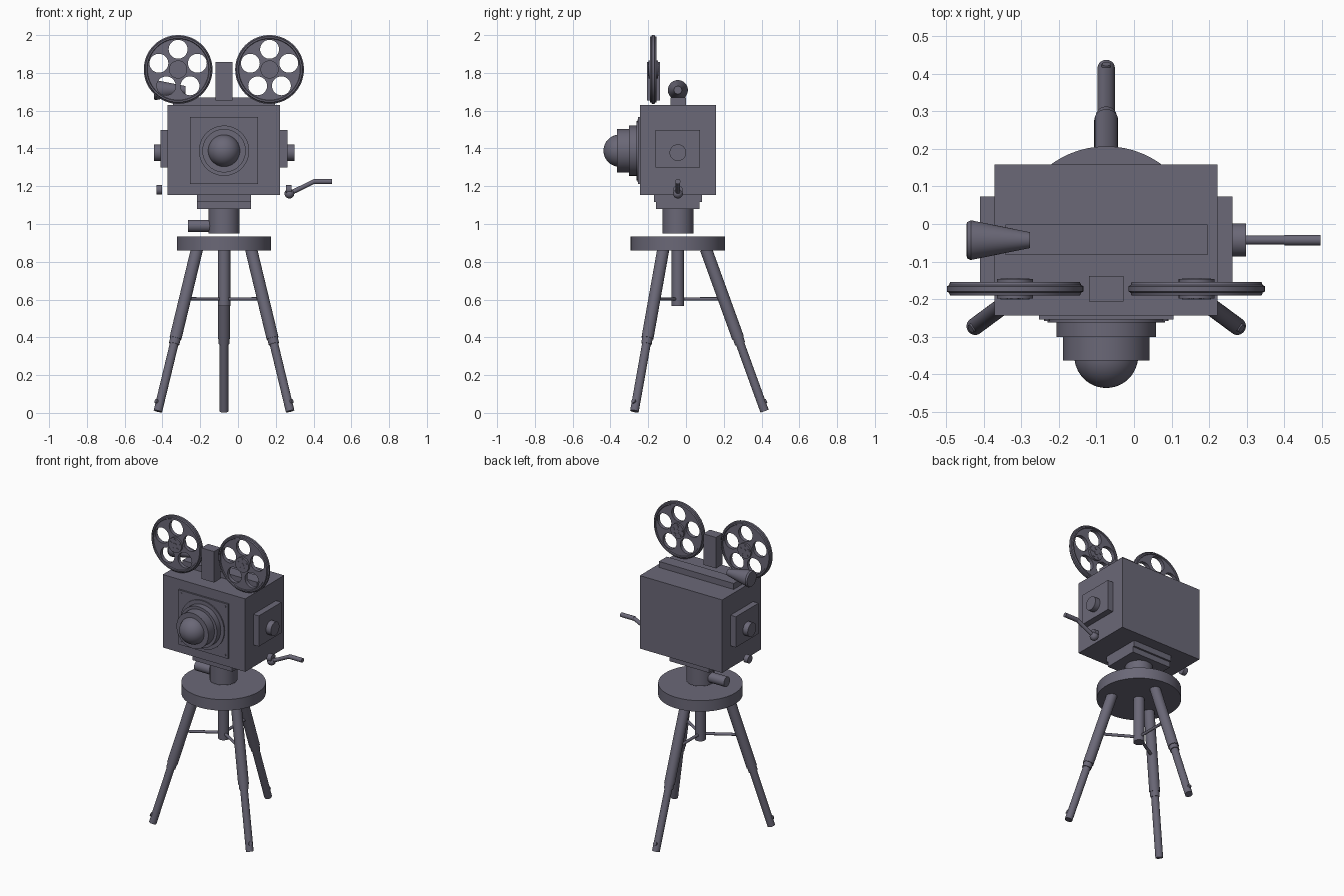
import bpy, bmesh, math
from mathutils import Vector

if "Cube" in bpy.data.objects:
    bpy.data.objects.remove(bpy.data.objects["Cube"])

CX, CY = -0.074, -0.043   # main axis of the camera and tripod


def finish(name, bm, smooth=True):
    bmesh.ops.recalc_face_normals(bm, faces=bm.faces)
    me = bpy.data.meshes.new(name)
    bm.to_mesh(me)
    bm.free()
    ob = bpy.data.objects.new(name, me)
    bpy.context.collection.objects.link(ob)
    if smooth:
        bpy.ops.object.select_all(action='DESELECT')
        ob.select_set(True)
        bpy.context.view_layer.objects.active = ob
        bpy.ops.object.shade_smooth_by_angle(angle=math.radians(35))
    return ob


def box(name, x0, x1, y0, y1, z0, z1):
    bm = bmesh.new()
    bmesh.ops.create_cube(bm, size=1)
    for v in bm.verts:
        v.co = Vector(((x0 + x1) / 2 + v.co.x * (x1 - x0),
                       (y0 + y1) / 2 + v.co.y * (y1 - y0),
                       (z0 + z1) / 2 + v.co.z * (z1 - z0)))
    return finish(name, bm, False)


def revolve(name, start, axis, profile, seg=48, closed=False):
    """Spin (radius, distance along axis) points around an axis."""
    q = Vector((0, 0, 1)).rotation_difference(Vector(axis).normalized())
    bm = bmesh.new()
    rings = []
    for r, h in profile:
        rings.append([bm.verts.new(Vector(start) + q @ Vector((
            r * math.cos(2 * math.pi * i / seg), r * math.sin(2 * math.pi * i / seg), h)))
            for i in range(seg)])
    pairs = list(zip(rings, rings[1:]))
    if closed:
        pairs.append((rings[-1], rings[0]))
    for a, b in pairs:
        for i in range(seg):
            j = (i + 1) % seg
            bm.faces.new((a[i], a[j], b[j], b[i]))
    if not closed:
        bm.faces.new(rings[0])
        bm.faces.new(rings[-1])
    return finish(name, bm)


def rod(name, a, b, r1, r2=None, seg=32):
    d = Vector(b) - Vector(a)
    return revolve(name, a, d, [(r1, 0), (r1 if r2 is None else r2, d.length)], seg)


def ball(name, c, r):
    bm = bmesh.new()
    bmesh.ops.create_uvsphere(bm, u_segments=48, v_segments=24, radius=r)
    bmesh.ops.translate(bm, verts=bm.verts, vec=c)
    return finish(name, bm)


# camera body and top bar
box("body", -0.372, 0.223, -0.244, 0.158, 1.154, 1.63)
box("top_bar", -0.343, 0.196, -0.082, -0.001, 1.63, 1.669)
box("reel_post", -0.12, -0.028, -0.207, -0.138, 1.655, 1.857)

# viewfinder cone
revolve("viewfinder", (-0.277, CY, 1.709), (-1, 0, 0),
        [(0.021, 0), (0.053, 0.158), (0.048, 0.168)])

# front plate, corner screws and lens
LZ = 1.388
box("front_plate", -0.253, 0.105, -0.255, -0.243, 1.211, 1.567)
for sx in (-1, 1):
    for sz in (-1, 1):
        p = (CX + sx * 0.158, -0.25, LZ + sz * 0.158)
        rod("plate_screw", p, (p[0], -0.258, p[2]), 0.008, seg=12)
revolve("lens_barrel", (CX, -0.25, LZ), (0, -1, 0),
        [(0.157, 0), (0.157, 0.012), (0.133, 0.012), (0.133, 0.051),
         (0.115, 0.051), (0.115, 0.114)], 64)
ball("lens_glass", (CX, -0.352, LZ), 0.085)

# side panels, knobs and small lower bosses on both sides
for s in (-1, 1):
    xs = sorted((CX + s * 0.29, CX + s * 0.337))
    box("side_panel", xs[0], xs[1], -0.161, 0.073, 1.298, 1.498)
    rod("side_knob", (CX + s * 0.33, CY, 1.378), (CX + s * 0.372, CY, 1.378), 0.044)
    rod("lower_boss", (CX + s * 0.328, CY, 1.181), (CX + s * 0.358, CY, 1.181), 0.025)

# hand crank
ball("crank_hub", (0.272, CY, 1.161), 0.026)
rod("crank_arm", (0.272, CY, 1.161), (0.403, CY, 1.225), 0.012)
ball("crank_elbow", (0.403, CY, 1.225), 0.012)
rod("crank_handle", (0.401, CY, 1.225), (0.497, CY, 1.225), 0.014)


# film reels: pierced disc, stepped rim, hub and bolts
def reel(x, z=1.818, y=-0.173):
    cu = bpy.data.curves.new("reel_outline", 'CURVE')
    cu.dimensions = '2D'
    cu.fill_mode = 'BOTH'
    cu.extrude = 0.012
    spokes = [math.radians(90 + 72 * k) for k in range(5)]
    circles = [(0, 0, 0.17, 64)] + [
        (0.107 * math.cos(a), 0.107 * math.sin(a), 0.05, 32) for a in spokes]
    for cx, cy, r, n in circles:
        sp = cu.splines.new('POLY')
        sp.points.add(n - 1)
        sp.use_cyclic_u = True
        for i, p in enumerate(sp.points):
            t = 2 * math.pi * i / n
            p.co = (cx + r * math.cos(t), cy + r * math.sin(t), 0, 1)
    ob = bpy.data.objects.new("reel_disc", cu)
    bpy.context.collection.objects.link(ob)
    ob.location = (x, y, z)
    ob.rotation_euler = (math.pi / 2, 0, 0)
    bpy.ops.object.select_all(action='DESELECT')
    ob.select_set(True)
    bpy.context.view_layer.objects.active = ob
    bpy.ops.object.convert(target='MESH')
    half = [(0.162, 0.012), (0.165, 0.018), (0.173, 0.018), (0.176, 0.01), (0.182, 0.007)]
    revolve("reel_rim", (x, y, z), (0, -1, 0),
            half + [(r, -h) for r, h in reversed(half)], 64, closed=True)
    rod("reel_hub", (x, y - 0.026, z), (x, y + 0.026, z), 0.048)
    rod("reel_spindle", (x, y - 0.028, z), (x, y + 0.028, z), 0.014, seg=20)
    for a in spokes:
        bx, bz = x + 0.03 * math.cos(a), z + 0.03 * math.sin(a)
        rod("reel_bolt", (bx, y - 0.028, bz), (bx, y + 0.028, bz), 0.01, seg=12)


reel(-0.317)
reel(0.167)

# mount plates, neck and pan handle
box("mount_upper", CX - 0.143, CX + 0.143, CY - 0.127, CY + 0.127, 1.116, 1.155)
box("mount_lower", CX - 0.143, CX + 0.143, CY - 0.115, CY + 0.115, 1.08, 1.116)
rod("neck", (CX, CY, 0.949), (CX, CY, 1.082), 0.082)
rod("pan_handle", (CX, CY, 0.99), (-0.265, CY, 0.99), 0.032)

# tripod head and centre column
rod("tripod_head", (CX, CY, 0.861), (CX, CY, 0.933), 0.25, seg=64)
rod("centre_column", (CX, CY, 0.566), (CX, CY, 0.866), 0.033)

# three telescopic legs with braces: top and foot offsets from the axis
legs = {"left": ((-0.143, -0.077), (-0.35, -0.23)),
        "right": ((0.143, -0.077), (0.35, -0.23)),
        "rear": ((0, 0.148), (0, 0.459))}
for side, (t, f) in legs.items():
    top = Vector((CX + t[0], CY + t[1], 0.868))
    foot = Vector((CX + f[0], CY + f[1], 0.009))
    at = lambda k: top.lerp(foot, k)
    rod(side + "_leg_upper", top, at(0.55), 0.032)
    rod(side + "_leg_collar", at(0.54), at(0.585), 0.028)
    rod(side + "_leg_lower", at(0.56), foot, 0.023)
    out = Vector((f[0], f[1], 0)).normalized()
    rod(side + "_foot_pin", at(0.95), at(0.95) + out * 0.026 + Vector((0, 0, 0.012)), 0.012, seg=16)
    rod(side + "_brace", (CX, CY, 0.603), at(0.308), 0.009, seg=16)

# dark violet-grey metal on every part
metal = bpy.data.materials.new("dark_metal")
metal.diffuse_color = (0.145, 0.138, 0.185, 1)
metal.use_nodes = True
metal.node_tree.nodes["Principled BSDF"].inputs["Base Color"].default_value = metal.diffuse_color
for ob in bpy.context.collection.objects:
    ob.data.materials.clear()
    ob.data.materials.append(metal)
